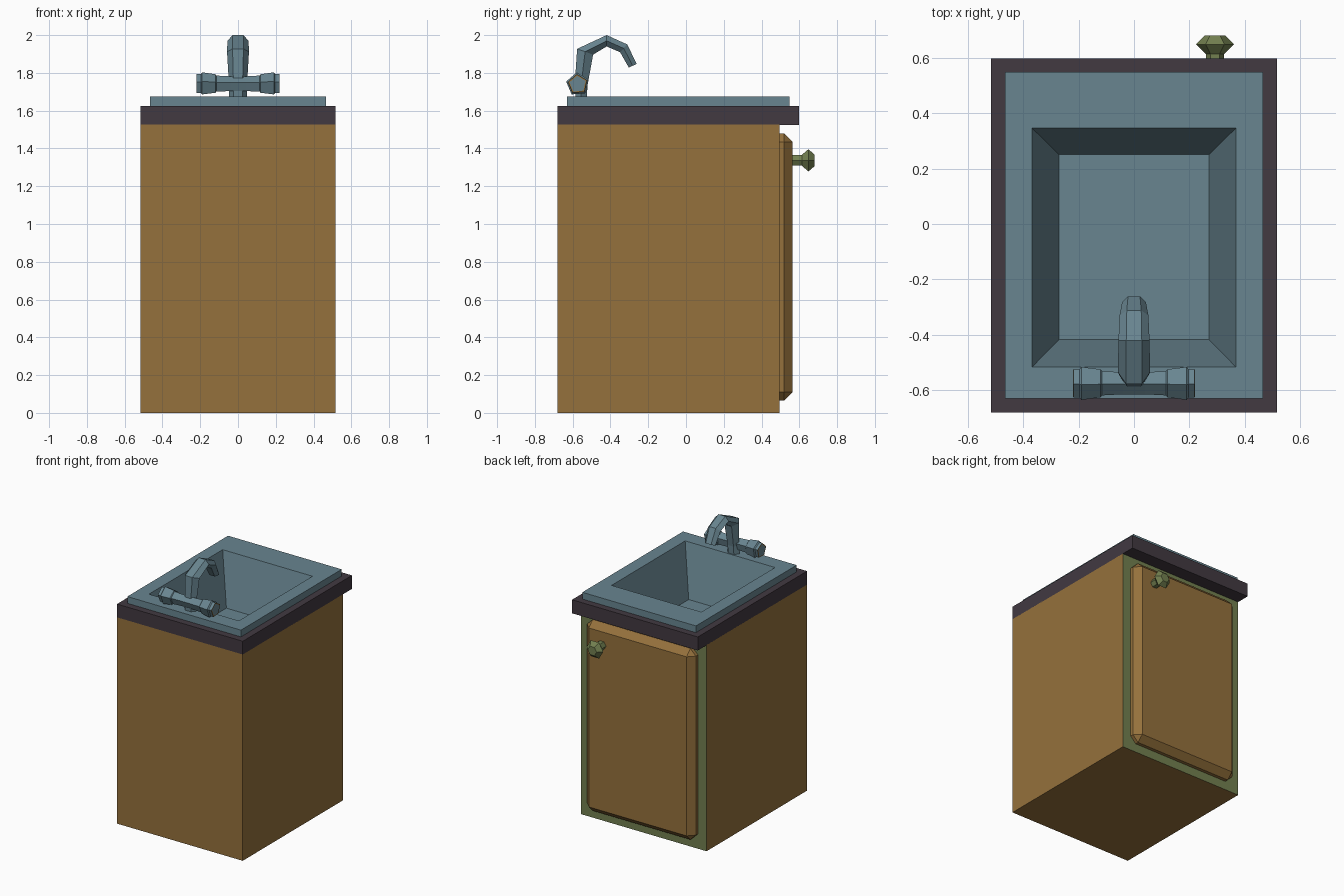
import bpy, bmesh, math
from mathutils import Vector

if "Cube" in bpy.data.objects:
    bpy.data.objects.remove(bpy.data.objects["Cube"])


def material(name, rgb):
    m = bpy.data.materials.new(name)
    m.diffuse_color = (*rgb, 1)
    m.use_nodes = True
    m.node_tree.nodes["Principled BSDF"].inputs["Base Color"].default_value = m.diffuse_color
    return m


wood = material("brown_wood", (0.30, 0.165, 0.045))
steel = material("blue_grey_metal", (0.14, 0.235, 0.28))
stone = material("dark_countertop", (0.054, 0.041, 0.053))
green = material("olive_green", (0.17, 0.215, 0.08))


def finish(bm, name, mats):
    bmesh.ops.remove_doubles(bm, verts=bm.verts, dist=0.0005)
    bmesh.ops.recalc_face_normals(bm, faces=bm.faces)
    me = bpy.data.meshes.new(name)
    bm.to_mesh(me)
    bm.free()
    for m in mats:
        me.materials.append(m)
    ob = bpy.data.objects.new(name, me)
    bpy.context.collection.objects.link(ob)
    return ob


def loft(bm, rings, start=False, end=False, end_mat=0):
    """Skin a list of equal-length point rings."""
    vs = [[bm.verts.new(p) for p in r] for r in rings]
    n = len(vs[0])
    bands = []
    for a, b in zip(vs, vs[1:]):
        bands.append([bm.faces.new((a[i], a[(i + 1) % n], b[(i + 1) % n], b[i]))
                      for i in range(n)])
    if start:
        bm.faces.new(vs[0])
    if end:
        bm.faces.new(vs[-1]).material_index = end_mat
    return bands


def rect(hx, y0, y1, z):
    return [(-hx, y0, z), (hx, y0, z), (hx, y1, z), (-hx, y1, z)]


# Cabinet: open-topped box, olive frame on the door side
bm = bmesh.new()
loft(bm, [rect(0.515, -0.68, 0.495, 0), rect(0.515, -0.68, 0.495, 1.527)], start=True)
for f in bm.faces:
    if f.calc_center_median().y > 0.49:
        f.material_index = 1
finish(bm, "cabinet", [wood, green])

# Countertop: slab with a hole for the basin
bm = bmesh.new()
hole = (0.41, -0.56, 0.40)
slab = (0.515, -0.68, 0.597)
loft(bm, [rect(*hole, 1.525), rect(*slab, 1.525), rect(*slab, 1.625),
          rect(*hole, 1.625), rect(*hole, 1.525)])
finish(bm, "countertop", [stone])

# Sink: raised rim and tapered basin
bm = bmesh.new()
loft(bm, [rect(0.465, -0.63, 0.548, 1.625), rect(0.465, -0.63, 0.548, 1.675),
          rect(0.368, -0.516, 0.346, 1.675), rect(0.27, -0.417, 0.25, 1.305)], end=True)
finish(bm, "sink", [steel])

# Door: slab with chamfered front and corner edges
bm = bmesh.new()
bmesh.ops.create_cube(bm, size=1)
for v in bm.verts:
    v.co = Vector((v.co.x * 0.89, 0.53 + v.co.y * 0.07, 0.7725 + v.co.z * 1.415))
edges = [e for e in bm.edges if max(v.co.y for v in e.verts) > 0.53]
bmesh.ops.bevel(bm, geom=edges, offset=0.045, offset_type='OFFSET', segments=1,
                affect='EDGES', profile=0.5)
finish(bm, "door", [wood])

# Knob: six-sided turned profile along y
bm = bmesh.new()
loft(bm, [[(0.292 + r * math.cos(i * math.pi / 3), y, 1.337 + r * math.sin(i * math.pi / 3))
           for i in range(6)]
          for y, r in [(0.56, 0.033), (0.613, 0.033), (0.648, 0.068), (0.68, 0.036)]],
     start=True, end=True)
finish(bm, "door_knob", [green])

# Faucet spout: flattened six-sided tube; y, z, half width, half thickness, direction (deg)
path = [(-0.555, 1.672, 0.048, 0.030, 90),
        (-0.555, 1.740, 0.048, 0.034, 82),
        (-0.534, 1.912, 0.058, 0.045, 70),
        (-0.420, 1.970, 0.056, 0.030, 0),
        (-0.330, 1.930, 0.052, 0.028, -42),
        (-0.282, 1.838, 0.043, 0.023, -66)]
bm = bmesh.new()
rings = []
for y, z, w, t, deg in path:
    a = math.radians(deg)
    ny, nz = -math.sin(a), math.cos(a)
    rings.append([(u * w, y + ny * k * t, z + nz * k * t) for u, k in
                  [(1, 0), (0.5, 1), (-0.5, 1), (-1, 0), (-0.5, -1), (0.5, -1)]])
loft(bm, rings, start=True, end=True, end_mat=1)
finish(bm, "faucet_spout", [steel, stone])

# Faucet handles: five-sided grips mirrored about x, brown ring on each end
profile = [(0.0, 0.042), (0.04, 0.042), (0.115, 0.046), (0.12, 0.053), (0.19, 0.063),
           (0.197, 0.053), (0.219, 0.053), (0.2195, 0.045)]
for side, label in ((-1, "left"), (1, "right")):
    bm = bmesh.new()
    bands = loft(bm, [[(side * x, -0.573 + r * math.cos(math.radians(95 + 72 * i)),
                        1.74 + r * math.sin(math.radians(95 + 72 * i))) for i in range(5)]
                      for x, r in profile], start=True, end=True)
    for f in bands[-1]:
        f.material_index = 1
    finish(bm, label + "_faucet_handle", [steel, wood])
